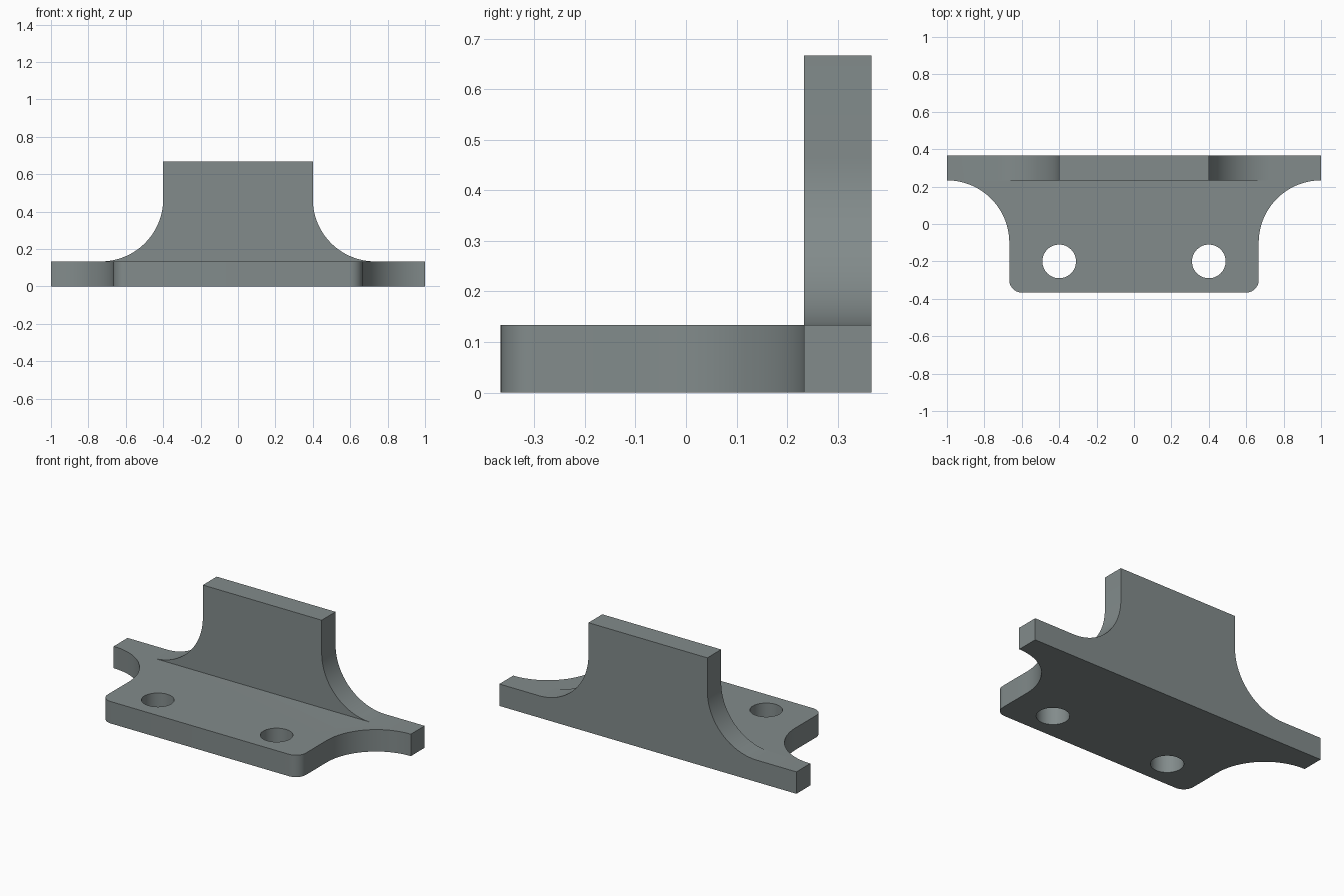
import bpy, bmesh, math
from mathutils import Vector

if "Cube" in bpy.data.objects:
    bpy.data.objects.remove(bpy.data.objects["Cube"])

U = 1 / 15            # design unit: the plate is 30 units wide
THICK = 2 * U         # thickness of plate and upright
BACK = 5.5 * U        # half depth
R = 5 * U             # radius of the large concave sweeps

metal = bpy.data.materials.new("grey_metal")
metal.diffuse_color = (0.225, 0.26, 0.26, 1)
metal.use_nodes = True
metal.node_tree.nodes["Principled BSDF"].inputs["Base Color"].default_value = metal.diffuse_color


def arc(cx, cy, r, a0, a1, n):
    """Points on an arc, angles in degrees."""
    angles = [math.radians(a0 + (a1 - a0) * i / n) for i in range(n + 1)]
    return [(cx + r * math.cos(a), cy + r * math.sin(a)) for a in angles]


def mirrored(half):
    """Close a right-hand half outline with its mirror image."""
    return half + [(-x, y) for x, y in reversed(half)]


def prism(name, outline, place, push):
    """Extrude a flat outline into a solid."""
    bm = bmesh.new()
    face = bm.faces.new([bm.verts.new(place(a, b)) for a, b in outline])
    new = bmesh.ops.extrude_face_region(bm, geom=[face])["geom"]
    bmesh.ops.translate(bm, vec=Vector(push),
                        verts=[v for v in new if isinstance(v, bmesh.types.BMVert)])
    bmesh.ops.recalc_face_normals(bm, faces=bm.faces)
    mesh = bpy.data.meshes.new(name)
    bm.to_mesh(mesh)
    bm.free()
    mesh.materials.append(metal)
    obj = bpy.data.objects.new(name, mesh)
    bpy.context.collection.objects.link(obj)
    return obj


def combine(target, other, operation):
    """Apply a boolean and remove the helper."""
    bpy.context.view_layer.objects.active = target
    mod = target.modifiers.new(operation.lower(), "BOOLEAN")
    mod.operation, mod.solver, mod.object = operation, "EXACT", other
    bpy.ops.object.modifier_apply(modifier=mod.name)
    bpy.data.objects.remove(other)


# Base plate: rounded front corners, concave sweeps out to the rear ears
plate = prism(
    "mounting_bracket",
    mirrored(arc(9 * U, -4.5 * U, U, -90, 0, 10)
             + arc(1, BACK - THICK - R, R, 180, 90, 28)
             + [(1, BACK)]),
    lambda x, y: (x, y, 0), (0, 0, THICK))

# Upright tab along the rear edge, flaring down into the plate
upright = prism(
    "upright_tab",
    mirrored([(11 * U, 0)]
             + arc(11 * U, THICK + R, R, 270, 180, 28)
             + [(6 * U, 10 * U)]),
    lambda x, z: (x, BACK, z), (0, -THICK, 0))
combine(plate, upright, "UNION")

# Two screw holes through the plate
for side in (-1, 1):
    hole = prism("hole_cutter", arc(side * 6 * U, -3 * U, 0.09, 0, 352.5, 47),
                 lambda x, y: (x, y, -0.1), (0, 0, 0.4))
    combine(plate, hole, "DIFFERENCE")

# Smooth the curved walls, keep the edges crisp
plate.select_set(True)
bpy.context.view_layer.objects.active = plate
bpy.ops.object.shade_smooth_by_angle(angle=math.radians(25))
